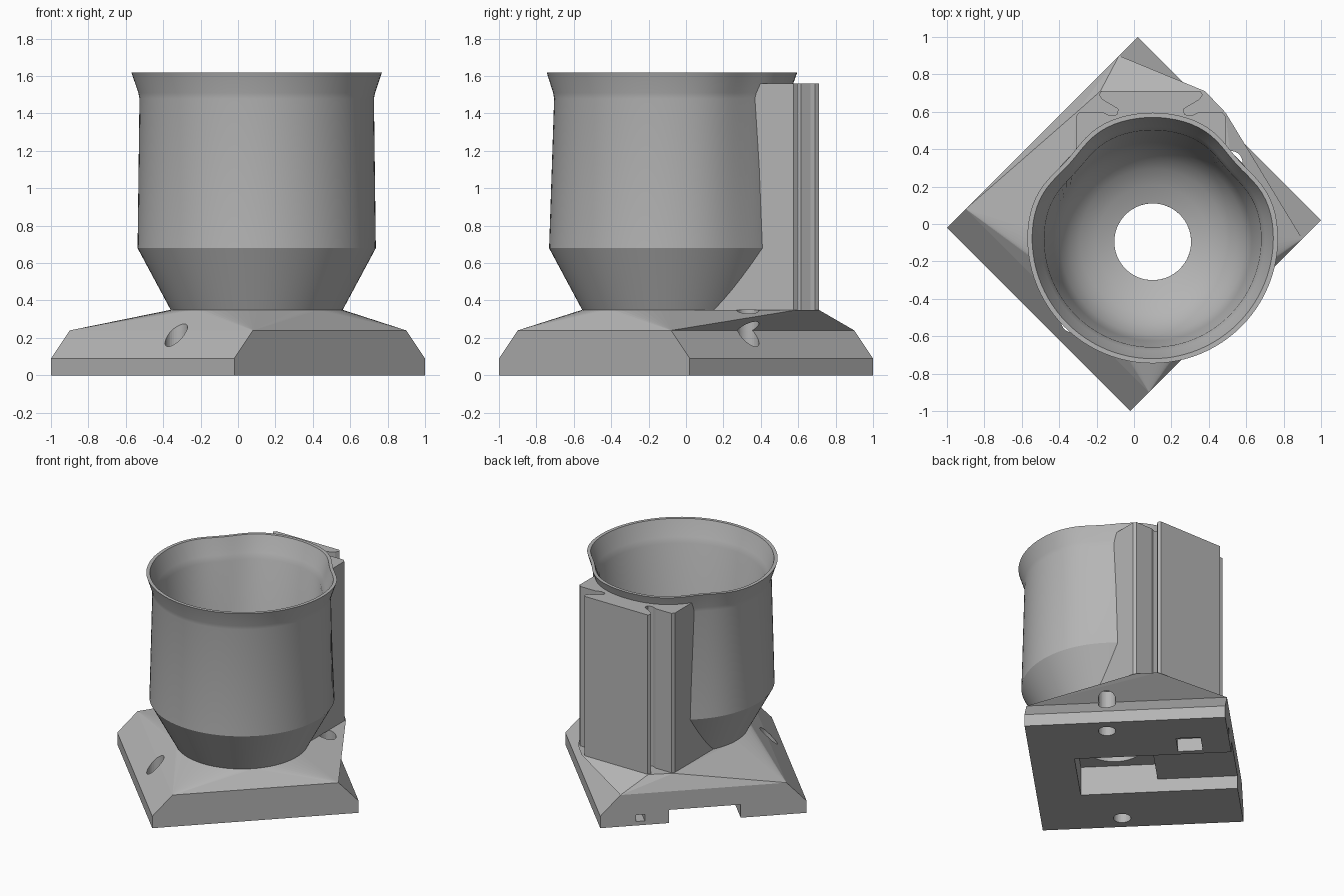
import bpy, bmesh, math
from mathutils import Vector, Matrix

if "Cube" in bpy.data.objects:
    bpy.data.objects.remove(bpy.data.objects["Cube"], do_unlink=True)

CX, CY = 0.10, -0.095          # cup axis
grey = bpy.data.materials.new("plain_grey")
grey.use_nodes = True
GREY = (0.46, 0.46, 0.46, 1)
grey.diffuse_color = GREY
grey.node_tree.nodes["Principled BSDF"].inputs["Base Color"].default_value = GREY


def make(name, bm):
    bmesh.ops.recalc_face_normals(bm, faces=bm.faces)
    mesh = bpy.data.meshes.new(name)
    bm.to_mesh(mesh)
    bm.free()
    mesh.materials.append(grey)
    ob = bpy.data.objects.new(name, mesh)
    bpy.context.collection.objects.link(ob)
    return ob


def select(ob):
    bpy.ops.object.select_all(action='DESELECT')
    ob.select_set(True)
    bpy.context.view_layer.objects.active = ob


def hull(name, points):
    bm = bmesh.new()
    for p in points:
        bm.verts.new(p)
    bmesh.ops.convex_hull(bm, input=bm.verts)
    bmesh.ops.dissolve_limit(bm, angle_limit=0.01, verts=bm.verts, edges=bm.edges)
    return make(name, bm)


def prism(name, outline, z0, z1):
    bm = bmesh.new()
    face = bm.faces.new([bm.verts.new((x, y, z0)) for x, y in outline])
    up = bmesh.ops.extrude_face_region(bm, geom=[face])["geom"]
    bmesh.ops.translate(bm, vec=(0, 0, z1 - z0),
                        verts=[v for v in up if isinstance(v, bmesh.types.BMVert)])
    return make(name, bm)


def circle(x, y, r, n=64):
    return [(x + r * math.cos(i * math.tau / n), y + r * math.sin(i * math.tau / n))
            for i in range(n)]


def diagonal_box(name, s0, s1, t0, t1, z1, z0=-0.1):
    # box aligned with the diagonal base
    turn = Matrix.Rotation(math.radians(135), 2)
    pts = [turn @ Vector(p) for p in ((s0, t0), (s1, t0), (s1, t1), (s0, t1))]
    return prism(name, pts, z0, z1)


def lathe(name, profile, scale=1.0, closed=True, n=96):
    # the round section gets two flats towards the rim
    bm = bmesh.new()
    rings = []
    for r, z in profile:
        w = min(max((z - 0.68) / 0.94, 0), 1)
        ring = []
        for i in range(n):
            a = i * math.tau / n
            flat = sum(math.exp(-((a - math.radians(d)) / 0.3) ** 2) for d in (42, 138))
            rr = r * scale * (1 - 0.075 * w * flat)
            ring.append(bm.verts.new((CX + rr * math.cos(a),
                                      CY + 0.02 * w + rr * math.sin(a), z)))
        rings.append(ring)
    pairs = list(zip(rings, rings[1:]))
    if closed:
        pairs.append((rings[-1], rings[0]))
    else:
        bm.faces.new(rings[0])
        bm.faces.new(rings[-1])
    for a, b in pairs:
        for i in range(n):
            j = (i + 1) % n
            bm.faces.new((a[i], a[j], b[j], b[i]))
    return make(name, bm)


def cut(ob, cutters):
    for c in cutters:
        select(ob)
        mod = ob.modifiers.new("cut", 'BOOLEAN')
        mod.operation = 'DIFFERENCE'
        mod.solver = 'EXACT'
        mod.object = c
        bpy.ops.object.modifier_apply(modifier=mod.name)


# Base block with two bevelled sides, and the sloping roof above it
foot = [(-1, -0.02), (-0.02, -1), (1, 0.02), (0.02, 1)]
shoulder = [(-0.9, 0.08), (0.08, -0.9), (0.9, -0.08), (-0.08, 0.9)]
base = hull("base", [(x, y, z) for x, y in foot for z in (0, 0.09)]
            + [(x, y, 0.24) for x, y in shoulder])
back = [(-0.31, 0.595), (-0.18, 0.71), (0.38, 0.71), (0.49, 0.595)]
roof = hull("base_roof", [(x, y, 0.24) for x, y in shoulder]
            + [(x, y, 0.35) for x, y in circle(CX, CY, 0.46) + back])

# Drain, screw holes, underside pocket and cable channels
drain = prism("drain_cutter", circle(CX, CY, 0.205), -0.1, 0.6)
screws = [prism("screw_cutter", circle(x, y, 0.06, 32), -0.1, 0.6)
          for x, y in ((-0.33, -0.52), (0.52, 0.33))]
pockets = [diagonal_box("pocket_cutter", -0.39, 0.14, -0.24, 0.26, 0.22),
           diagonal_box("channel_cutter", 0.1, 0.8, -0.24, 0.26, 0.10),
           diagonal_box("small_pocket_cutter", 0.33, 0.5, -0.46, -0.28, 0.10),
           diagonal_box("cable_cutter", 0.45, 0.8, -0.47, -0.41, 0.08, 0.03)]
cut(base, [drain] + screws + pockets)
cut(roof, [drain] + screws)

# Cup with flared rim and funnel floor
outer = [(0.46, 0.35), (0.637, 0.68), (0.627, 1.48), (0.633, 1.51), (0.67, 1.62)]
inner = [(0.645, 1.62), (0.60, 1.50), (0.58, 1.46), (0.53, 0.72), (0.495, 0.62),
         (0.445, 0.55), (0.39, 0.50), (0.30, 0.45), (0.205, 0.42), (0.205, 0.35)]
cup = lathe("cup", outer + inner)
select(cup)
bpy.ops.object.shade_smooth_by_angle(angle=math.radians(25))

# Rear mount with dovetail rail
half = [(0.40, -0.1), (0.40, 0.575), (0.385, 0.595), (0.25, 0.595), (0.22, 0.58),
        (0.18, 0.585), (0.175, 0.615), (0.26, 0.665), (0.278, 0.69), (0.265, 0.71)]
mount = prism("rear_mount", [(0.09 + h, y) for h, y in half]
              + [(0.09 - h, y) for h, y in reversed(half)], 0.35, 1.56)
core = lathe("cup_core_cutter", [(0.44, 0.30)] + outer, scale=0.985, closed=False)
cut(mount, [core])

for helper in [drain, core] + screws + pockets:
    bpy.data.objects.remove(helper, do_unlink=True)
